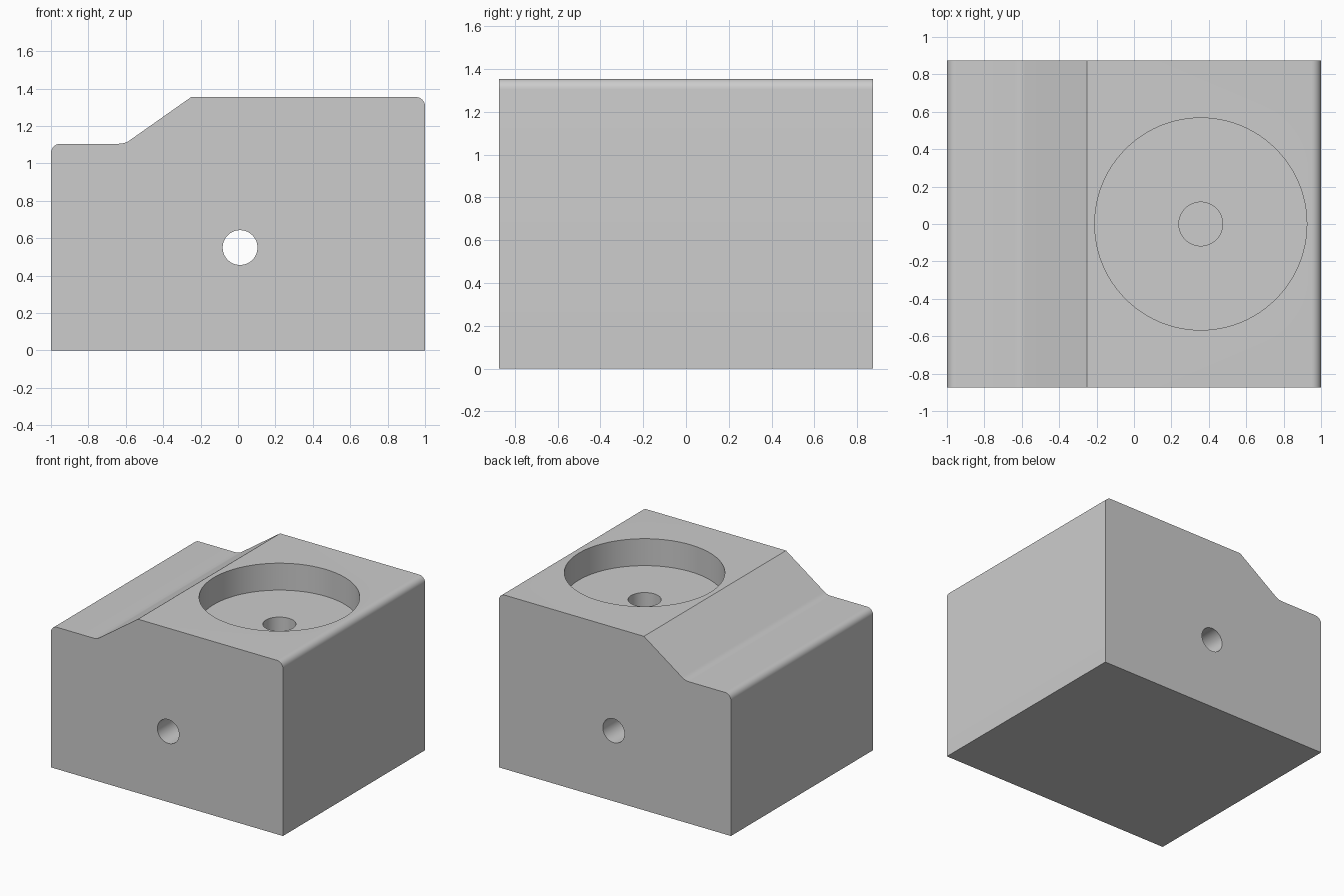
import bpy, bmesh, math
from mathutils import Vector, Matrix

cube = bpy.data.objects.get("Cube")
if cube:
    bpy.data.objects.remove(cube, do_unlink=True)

HALF_DEPTH = 0.875
TOP = 1.355
POCKET_FLOOR = 1.145
GREY = (0.604, 0.604, 0.604, 1)

grey = bpy.data.materials.new("light_grey")
grey.use_nodes = True
grey.diffuse_color = GREY
grey.node_tree.nodes["Principled BSDF"].inputs["Base Color"].default_value = GREY


def new_object(name, bm):
    mesh = bpy.data.meshes.new(name)
    bmesh.ops.recalc_face_normals(bm, faces=bm.faces)
    bm.to_mesh(mesh)
    bm.free()
    mesh.materials.append(grey)
    obj = bpy.data.objects.new(name, mesh)
    bpy.context.collection.objects.link(obj)
    return obj


def rounded_profile(corners, steps=8):
    """Replace each corner that has a radius by a tangent arc."""
    points = []
    for i, (x, z, radius) in enumerate(corners):
        p = Vector((x, z))
        if not radius:
            points.append(p)
            continue
        a = (Vector(corners[i - 1][:2]) - p).normalized()
        b = (Vector(corners[(i + 1) % len(corners)][:2]) - p).normalized()
        half = a.angle(b) / 2
        centre = p + (a + b).normalized() * radius / math.sin(half)
        start = (p + a * radius / math.tan(half) - centre).normalized()
        end = (p + b * radius / math.tan(half) - centre).normalized()
        points += [centre + start.slerp(end, s / steps).normalized() * radius
                   for s in range(steps + 1)]
    return points


def cylinder_cutter(name, radius, length, centre, rotation=Matrix()):
    bm = bmesh.new()
    bmesh.ops.create_cone(bm, cap_ends=True, segments=96, radius1=radius, radius2=radius,
                          depth=length, matrix=Matrix.Translation(centre) @ rotation)
    obj = new_object(name, bm)
    obj.hide_render = True
    return obj


# Block: stepped side profile extruded front to back
profile = rounded_profile([(-1, 0, 0), (1, 0, 0), (1, TOP, 0.05), (-0.25, TOP, 0),
                           (-0.605, 1.105, 0.1), (-1, 1.105, 0.05)])
bm = bmesh.new()
face = bm.faces.new([bm.verts.new((p.x, -HALF_DEPTH, p.y)) for p in profile])
side = bmesh.ops.extrude_face_region(bm, geom=[face])["geom"]
bmesh.ops.translate(bm, vec=(0, 2 * HALF_DEPTH, 0),
                    verts=[v for v in side if isinstance(v, bmesh.types.BMVert)])
# Extruding a lone face may keep or drop its original, so close both ends
bmesh.ops.holes_fill(bm, edges=[e for e in bm.edges if e.is_boundary], sides=0)
block = new_object("block", bm)

# Round pocket, blind centre hole and cross hole
cutters = [
    cylinder_cutter("pocket_cutter", 0.567, 0.6, (0.357, 0, POCKET_FLOOR + 0.3)),
    cylinder_cutter("centre_hole_cutter", 0.117, 0.8, (0.357, 0, POCKET_FLOOR)),
    cylinder_cutter("cross_hole_cutter", 0.093, 2.2, (0.011, 0, 0.55),
                    Matrix.Rotation(math.pi / 2, 4, "X")),
]
bpy.ops.object.select_all(action="DESELECT")
block.select_set(True)
bpy.context.view_layer.objects.active = block
for cutter in cutters:
    mod = block.modifiers.new(cutter.name, "BOOLEAN")
    mod.operation = "DIFFERENCE"
    mod.solver = "EXACT"
    mod.object = cutter
    bpy.ops.object.modifier_apply(modifier=mod.name)
    bpy.data.objects.remove(cutter, do_unlink=True)

bpy.ops.object.shade_smooth_by_angle(angle=math.radians(30))
